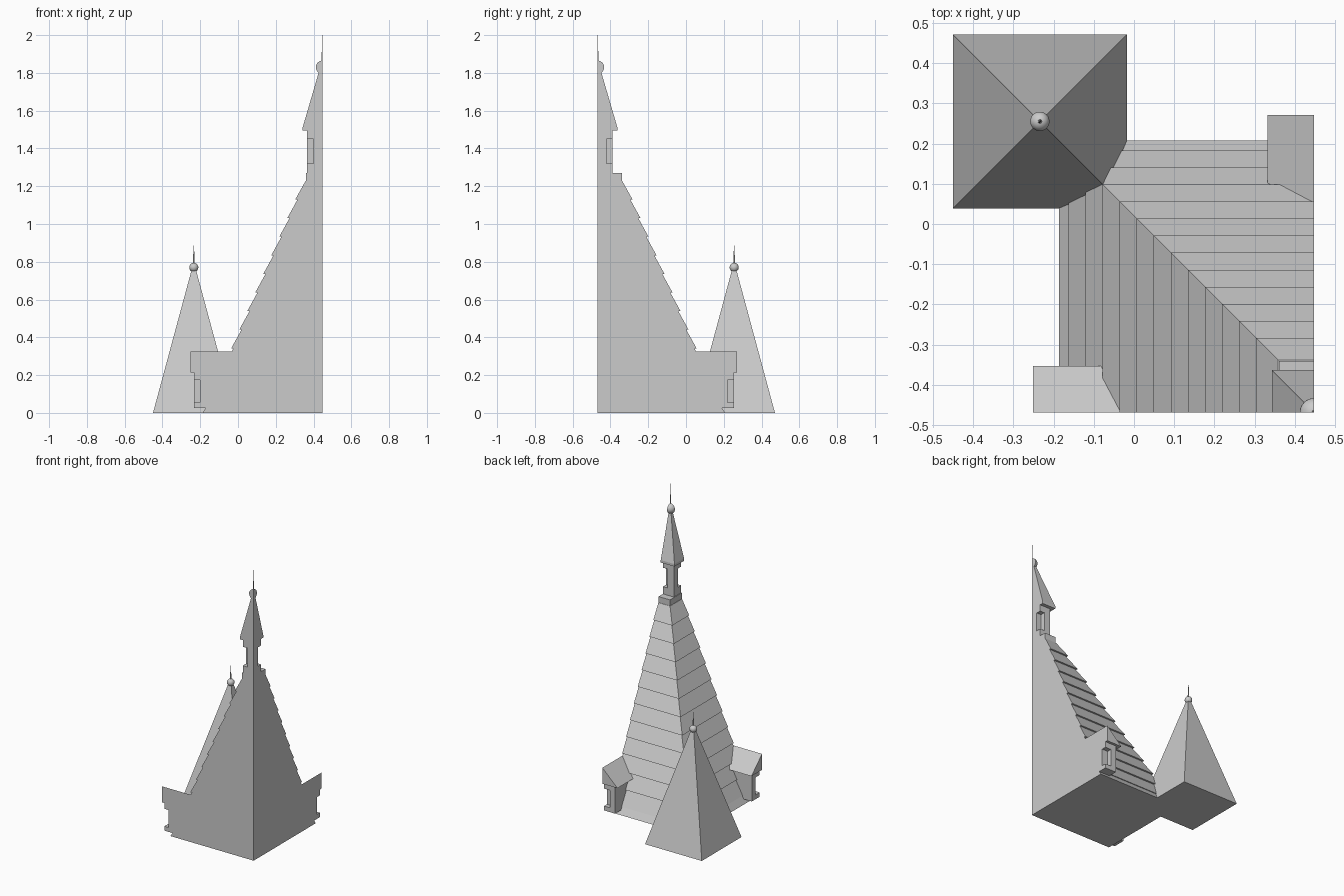
import bpy, bmesh
from mathutils import Vector

cube = bpy.data.objects.get("Cube")
if cube:
    bpy.data.objects.remove(cube, do_unlink=True)

stone = bpy.data.materials.new("grey_stone")
stone.use_nodes = True
GREY = (0.6, 0.6, 0.6, 1)
stone.diffuse_color = GREY
stone.node_tree.nodes["Principled BSDF"].inputs["Base Color"].default_value = GREY

# The main tower is a quarter section: its axis is the corner of two flat cuts
CX, CY = 0.447, -0.468
SHIFT = 0.041          # the roof reaches slightly further to the back
LIP = 0.012


def finish(bm, name):
    mesh = bpy.data.meshes.new(name)
    bm.to_mesh(mesh)
    bm.free()
    mesh.materials.append(stone)
    obj = bpy.data.objects.new(name, mesh)
    bpy.context.collection.objects.link(obj)
    return obj


def hull(bm, points):
    """Add a convex solid with clean flat faces."""
    part = bmesh.new()
    for p in points:
        part.verts.new(p)
    bmesh.ops.convex_hull(part, input=part.verts)
    bmesh.ops.dissolve_limit(part, angle_limit=0.01, verts=part.verts, edges=part.edges)
    bmesh.ops.recalc_face_normals(part, faces=part.faces)
    temp = bpy.data.meshes.new("temp")
    part.to_mesh(temp)
    part.free()
    bm.from_mesh(temp)
    bpy.data.meshes.remove(temp)


def box(bm, us, ws, zs, place):
    hull(bm, [place(u, w, z) for u in us for w in ws for z in zs])


def corner(u, v, z):
    return Vector((CX - u, CY + v, z))


def side_left(u, w, z):
    return Vector((CX - u, CY + w, z))


def side_back(u, w, z):
    return Vector((CX - w, CY + SHIFT + u, z))


def course(bm, low, high, z0, z1, extra=SHIFT):
    """Quarter of a square frustum."""
    hull(bm, [corner(u, v, z) for r, z in ((low, z0), (high, z1))
              for u in (0, r) for v in (0, r + extra)])


# Stepped roof of overlapping courses
roof = bmesh.new()
half = [0.610 - 0.0424 * k for k in range(13)]
level = [0.0465 + 0.0985 * k for k in range(13)]
course(roof, 0.634, half[0] - LIP / 2, 0, level[0])
for k in range(12):
    course(roof, half[k], half[k + 1] - LIP, level[k], level[k + 1])
course(roof, 0.087, 0.087, level[12], 1.27)
finish(roof, "stepped_roof")

# Lantern with a recessed window in each side
lantern = bmesh.new()
box(lantern, (0, 0.047), (0, 0.047), (1.27, 1.5), corner)
box(lantern, (0.035, 0.083), (0.035, 0.08), (1.27, 1.5), corner)
for zs in ((1.27, 1.32), (1.45, 1.5)):
    box(lantern, (0, 0.083), (0, 0.08), zs, corner)
finish(lantern, "lantern")

# Lantern roof
cap = bmesh.new()
course(cap, 0.1045, 0.1045, 1.495, 1.512, 0)
hull(cap, [corner(u, v, 1.512) for u in (0, 0.1045) for v in (0, 0.1045)]
     + [corner(0, 0, 1.87)])
finish(cap, "lantern_roof")

# Gabled dormers, cut through the ridge
for name, place in (("left_dormer", side_left), ("back_dormer", side_back)):
    bm = bmesh.new()
    box(bm, (0.5, 0.648), (0, 0.085), (0.025, 0.215), place)
    box(bm, (0.6, 0.68), (0.045, 0.085), (0.025, 0.215), place)
    for zs in ((0.025, 0.055), (0.175, 0.215)):
        box(bm, (0.6, 0.68), (0, 0.085), zs, place)
    finish(bm, name + "_wall")
    bm = bmesh.new()
    hull(bm, [place(u, w, z) for u in (0.46, 0.698)
              for w, z in ((0, 0.215), (0.115, 0.215), (0, 0.325))])
    finish(bm, name + "_roof")

# Small corner spire
SX, SY, SR = -0.234, 0.255, 0.216
spire = bmesh.new()
hull(spire, [(SX + a * SR, SY + b * SR, 0) for a in (-1, 1) for b in (-1, 1)]
     + [(SX, SY, 0.8)])
finish(spire, "corner_spire")


def finial(name, x, y, z, radius, tip, cut=False):
    """Ball and thin spike, optionally quartered by the two cut planes."""
    bm = bmesh.new()
    ball = bmesh.ops.create_uvsphere(bm, u_segments=24, v_segments=14, radius=radius)
    bmesh.ops.translate(bm, verts=ball["verts"], vec=(x, y, z))
    length = tip - z
    spike = bmesh.ops.create_cone(bm, cap_ends=True, segments=12, radius1=0.006,
                                  radius2=0.001, depth=length)
    bmesh.ops.translate(bm, verts=spike["verts"], vec=(x, y, z + length / 2))
    if cut:
        for normal in ((1, 0, 0), (0, -1, 0)):
            result = bmesh.ops.bisect_plane(
                bm, geom=bm.verts[:] + bm.edges[:] + bm.faces[:], dist=1e-5,
                plane_co=(x, y, z), plane_no=normal, clear_outer=True)
            edges = [e for e in bm.edges if e.is_boundary]
            bmesh.ops.holes_fill(bm, edges=edges, sides=0)
        bmesh.ops.recalc_face_normals(bm, faces=bm.faces)
    obj = finish(bm, name)
    bpy.ops.object.select_all(action="DESELECT")
    obj.select_set(True)
    bpy.context.view_layer.objects.active = obj
    bpy.ops.object.shade_smooth_by_angle()


finial("spire_finial", SX, SY, 0.77, 0.024, 0.885)
finial("lantern_finial", CX, CY, 1.83, 0.035, 2.0, cut=True)
